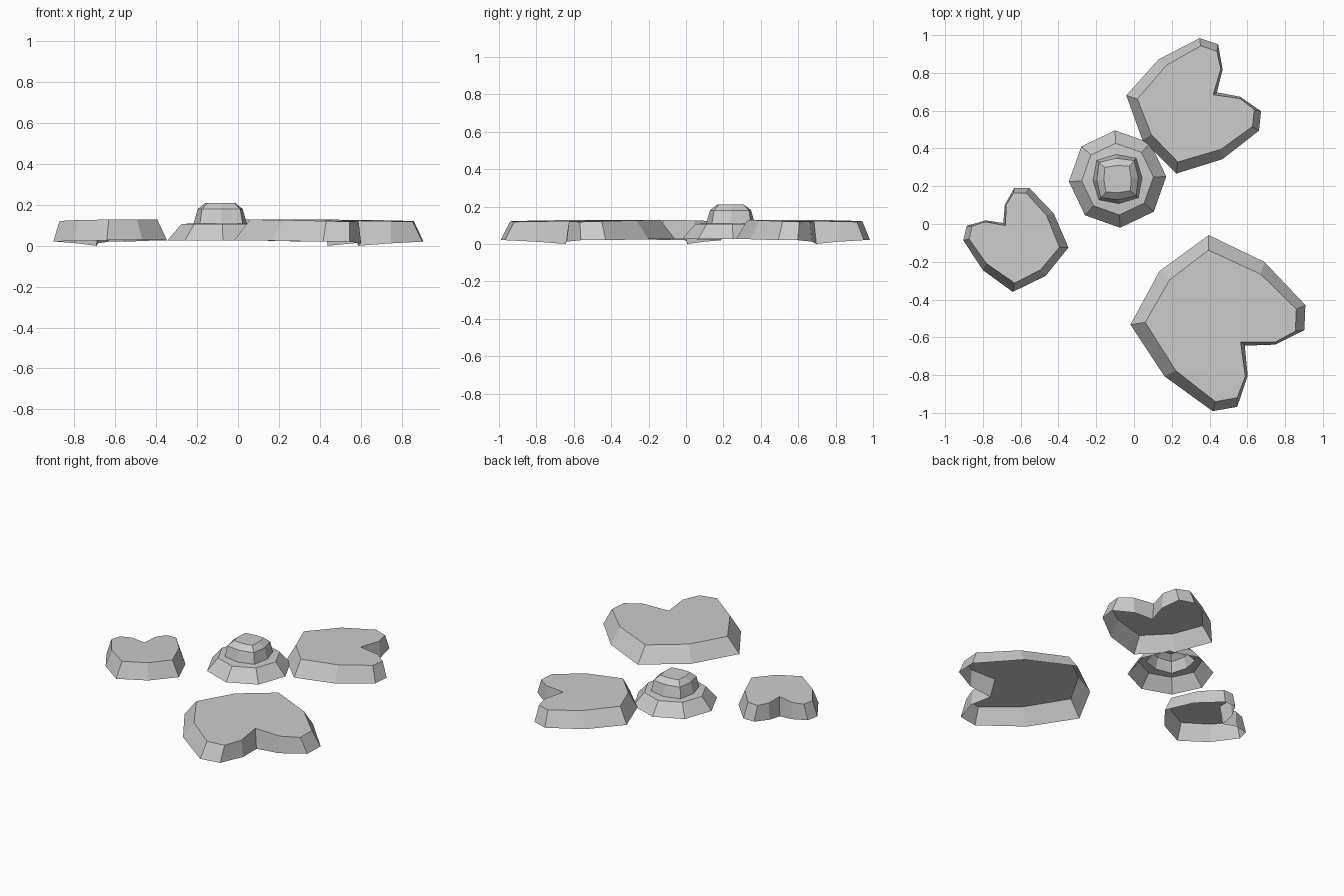
import bpy
import bmesh
import math
from mathutils import Matrix

cube = bpy.data.objects.get("Cube")
if cube:
    bpy.data.objects.remove(cube, do_unlink=True)

grey = bpy.data.materials.new("plain_grey")
grey.use_nodes = True
colour = (0.6, 0.6, 0.6, 1)
grey.diffuse_color = colour
grey.node_tree.nodes["Principled BSDF"].inputs["Base Color"].default_value = colour


def make_shell(name, rings, matrix):
    """Bridge closed rings from the rim upwards, cap the last; the underside stays open."""
    bm = bmesh.new()
    loops = [[bm.verts.new(p) for p in ring] for ring in rings]
    count = len(loops[0])
    for low, high in zip(loops, loops[1:]):
        for i in range(count):
            j = (i + 1) % count
            bm.faces.new((low[i], low[j], high[j], high[i]))
    bm.faces.new(loops[-1])
    mesh = bpy.data.meshes.new(name)
    bm.to_mesh(mesh)
    bm.free()
    mesh.materials.append(grey)
    obj = bpy.data.objects.new(name, mesh)
    obj.matrix_world = matrix
    bpy.context.collection.objects.link(obj)


def mirrored(half):
    """Counter-clockwise outline from one half running tip to notch."""
    right = [(x, -y, z) for x, y, z in half]
    return right + half[-2:0:-1]


# Heart-shaped pad: rim and top outlines, from the tip to the notch
rim = mirrored([(0, 0, .03), (.071, .315, .027), (.387, .402, .025), (.70, .373, .02),
                (.783, .27, .02), (.717, .11, .012), (.60, 0, 0)])
top = mirrored([(.071, 0, .128), (.122, .254, .128), (.413, .34, .126), (.678, .325, .121),
                (.751, .234, .118), (.709, .12, .12), (.571, 0, .123)])

for name, x, y, angle, size in (
    ("large_lily_pad", .135, -.249, -41.2, 1),
    ("medium_lily_pad", .045, .444, 32.7, .78),
    ("small_lily_pad", -.468, -.275, 128.6, .598),
):
    place = (Matrix.Translation((x, y, 0)) @ Matrix.Rotation(math.radians(angle), 4, 'Z')
             @ Matrix.Diagonal((size, size, 1, 1)))
    make_shell(name, [rim, top], place)


# Flower: eight-sided skirt, ledge and squarish dome
def octagon(side, corner, z):
    return [((corner if i % 2 else side) * math.cos(i * math.pi / 4),
             (corner if i % 2 else side) * math.sin(i * math.pi / 4), z) for i in range(8)]


flower = [octagon(*ring) for ring in (
    (.258, .258, .026), (.19, .19, .106), (.13, .148, .11),
    (.11, .132, .18), (.072, .092, .21))]
make_shell("flower", flower,
           Matrix.Translation((-.087, .238, 0)) @ Matrix.Rotation(math.radians(3), 4, 'Z'))
